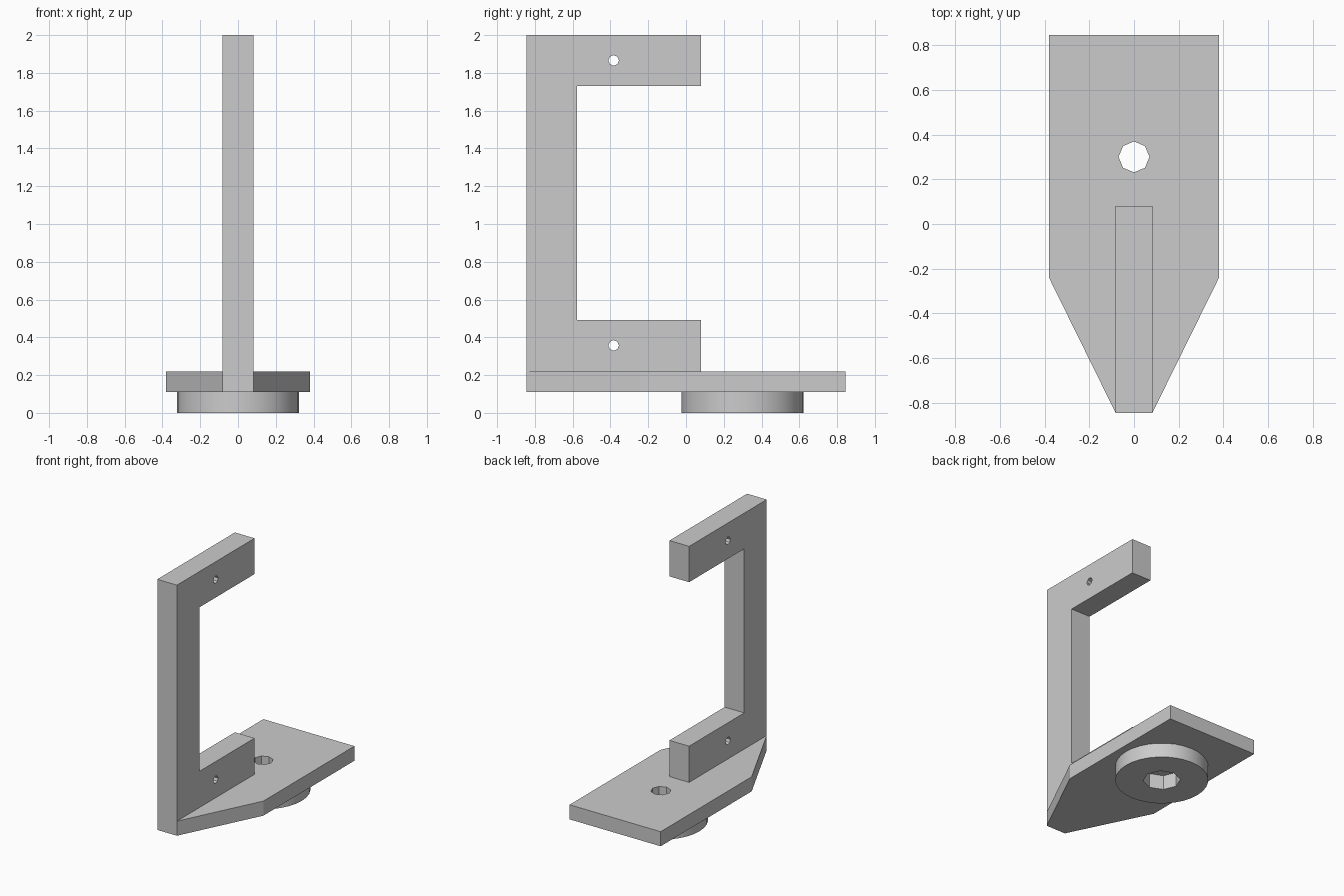
import bpy
import math

cube = bpy.data.objects.get("Cube")
if cube:
    bpy.data.objects.remove(cube, do_unlink=True)

grey = bpy.data.materials.new("plain grey")
grey.use_nodes = True
GREY = (0.6, 0.6, 0.6, 1)
grey.diffuse_color = GREY
grey.node_tree.nodes["Principled BSDF"].inputs["Base Color"].default_value = GREY


def circle(cx, cy, radius, sides):
    steps = [math.tau * i / sides for i in range(sides)]
    return [(cx + radius * math.cos(a), cy + radius * math.sin(a)) for a in steps]


def extruded(name, loops, thickness, location, rotation=(0, 0, 0)):
    """Extrude an outline (first loop) with holes (other loops) about its own plane."""
    curve = bpy.data.curves.new(name, 'CURVE')
    curve.dimensions = '2D'
    curve.fill_mode = 'BOTH'
    curve.extrude = thickness / 2
    for loop in loops:
        spline = curve.splines.new('POLY')
        spline.points.add(len(loop) - 1)
        for point, (x, y) in zip(spline.points, loop):
            point.co = (x, y, 0, 1)
        spline.use_cyclic_u = True
    obj = bpy.data.objects.new(name, curve)
    obj.location = location
    obj.rotation_euler = rotation
    bpy.context.collection.objects.link(obj)
    bpy.ops.object.select_all(action='DESELECT')
    obj.select_set(True)
    bpy.context.view_layer.objects.active = obj
    bpy.ops.object.convert(target='MESH')
    obj = bpy.context.object
    obj.name = name
    obj.data.materials.clear()
    obj.data.materials.append(grey)
    # Weld caps to walls so only the round wall shades smooth
    bpy.ops.object.mode_set(mode='EDIT')
    bpy.ops.mesh.select_all(action='SELECT')
    bpy.ops.mesh.remove_doubles(threshold=0.0005)
    bpy.ops.mesh.normals_make_consistent(inside=False)
    bpy.ops.object.mode_set(mode='OBJECT')
    bpy.ops.object.shade_smooth_by_angle(angle=math.radians(25))
    return obj


FRONT, BACK = -0.845, 0.845
HALF_BAR = 0.082
HALF_PLATE = 0.38
PLATE_LOW, PLATE_TOP = 0.11, 0.22
HOLE_Y = 0.30

# Base plate tapering to the bar width, with a bolt hole
right_side = [(HALF_BAR, FRONT), (HALF_PLATE, -0.24), (HALF_PLATE, BACK)]
outline = right_side + [(-x, y) for x, y in reversed(right_side)]
extruded("base_plate", [outline, circle(0, HOLE_Y, 0.069, 8)],
         PLATE_TOP - PLATE_LOW, (0, 0, (PLATE_TOP + PLATE_LOW) / 2))

# Round foot ring with a wider recess
extruded("foot_ring", [circle(0, HOLE_Y, 0.323, 32), circle(0, HOLE_Y, 0.13, 8)],
         PLATE_LOW, (0, 0, PLATE_LOW / 2))

# C-shaped bracket, drawn in the side plane, with a pin hole in each arm
ARM_END, INNER = 0.08, -0.577
profile = [(FRONT, PLATE_TOP), (ARM_END, PLATE_TOP), (ARM_END, 0.493), (INNER, 0.493),
           (INNER, 1.73), (ARM_END, 1.73), (ARM_END, 2.0), (FRONT, 2.0)]
pins = [circle(-0.383, z, 0.028, 8) for z in (0.357, 1.866)]
extruded("bracket", [profile] + pins, 2 * HALF_BAR, (0, 0, 0),
         (math.pi / 2, 0, math.pi / 2))
